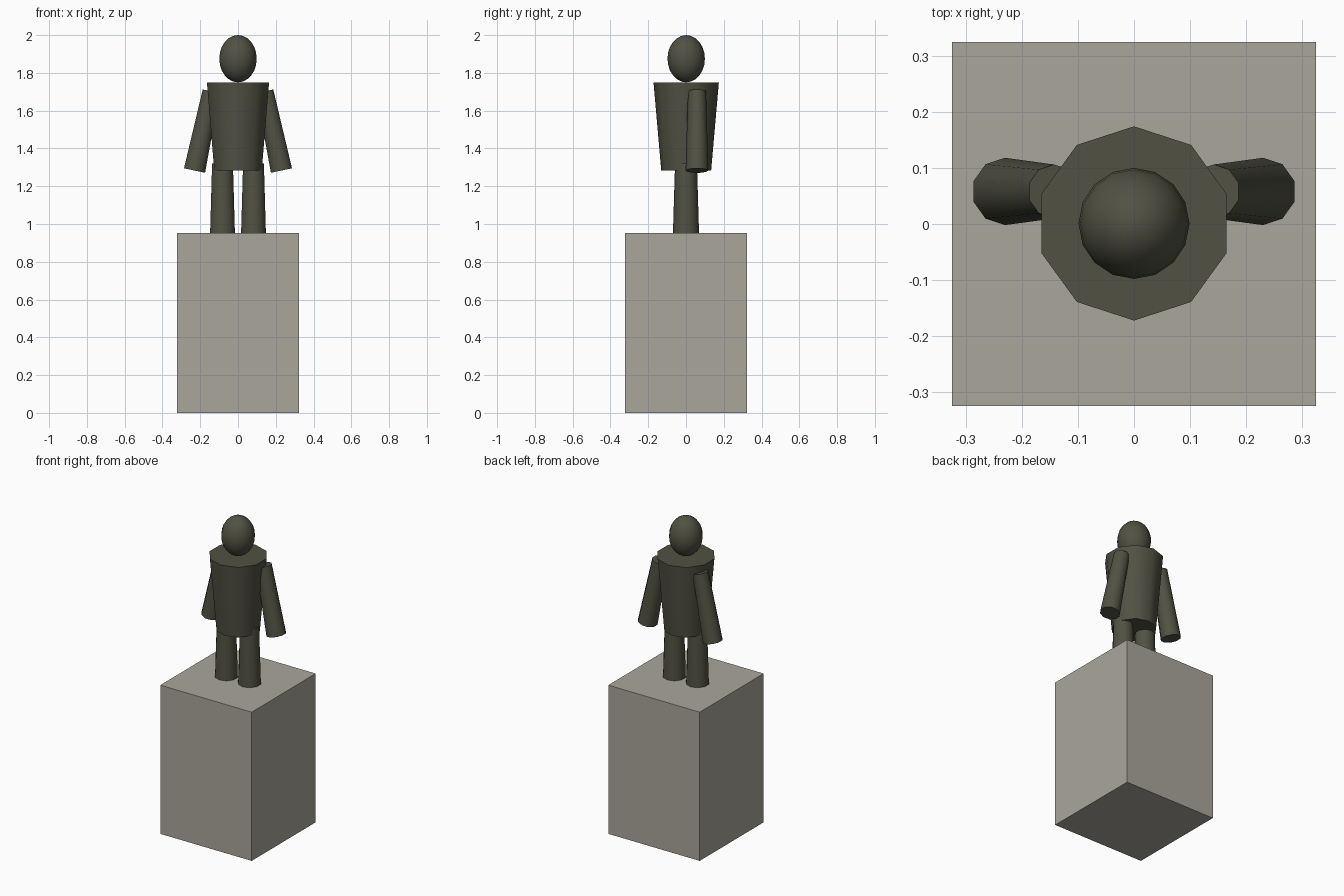
import bpy
import math
from mathutils import Vector

cube = bpy.data.objects.get("Cube")
if cube:
    bpy.data.objects.remove(cube, do_unlink=True)


def make_material(name, rgb):
    mat = bpy.data.materials.new(name)
    mat.use_nodes = True
    color = (*rgb, 1)
    mat.diffuse_color = color
    mat.node_tree.nodes["Principled BSDF"].inputs["Base Color"].default_value = color
    return mat


stone = make_material("pale stone", (0.40, 0.38, 0.33))
bronze = make_material("dark bronze", (0.082, 0.082, 0.056))


def finish(name, mat, smooth=True):
    obj = bpy.context.object
    obj.name = name
    obj.data.materials.append(mat)
    if smooth:
        bpy.ops.object.shade_smooth_by_angle(angle=math.radians(45))
    return obj


def tapered_limb(name, bottom, top, r_bottom, r_top):
    """Ten-sided tapered cylinder between two points, tilted sideways."""
    bottom, top = Vector(bottom), Vector(top)
    axis = top - bottom
    bpy.ops.mesh.primitive_cone_add(
        vertices=10, radius1=r_bottom, radius2=r_top, depth=axis.length,
        location=(bottom + top) / 2,
        rotation=(0, math.atan2(axis.x, axis.z), 0))
    return finish(name, bronze)


# Pedestal
BASE = 0.953
bpy.ops.mesh.primitive_cube_add(size=1, location=(0, 0, BASE / 2))
bpy.context.object.scale = (0.648, 0.648, BASE)
finish("pedestal", stone, smooth=False)

# Torso, wider at the shoulders
tapered_limb("torso", (0, 0.001, 1.282), (0, 0.001, 1.75), 0.132, 0.173)

# Legs and arms
for side, s in (("left", 1), ("right", -1)):
    tapered_limb(side + "_leg", (s * 0.082, 0, BASE), (s * 0.082, 0, 1.32), 0.069, 0.058)
    tapered_limb(side + "_arm", (s * 0.23, 0.058, 1.283), (s * 0.142, 0.058, 1.703), 0.06, 0.048)

# Head
bpy.ops.mesh.primitive_uv_sphere_add(segments=16, ring_count=12, radius=1, location=(0, 0.001, 1.875))
bpy.context.object.scale = (0.099, 0.099, 0.125)
finish("head", bronze)
